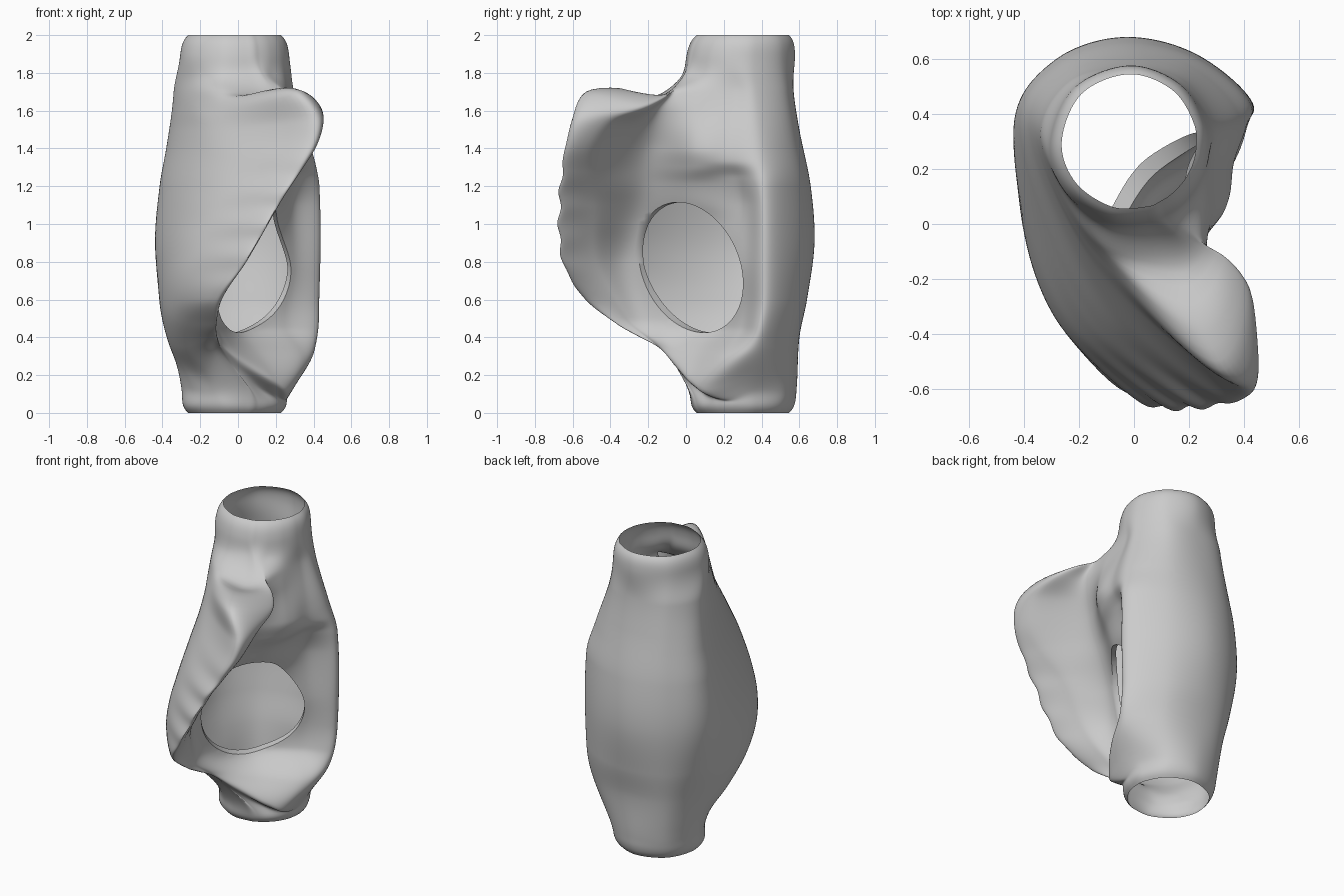
import bpy, bmesh, math
from mathutils import Vector
from mathutils.bvhtree import BVHTree

if "Cube" in bpy.data.objects:
    bpy.data.objects.remove(bpy.data.objects["Cube"])

# Rails that run from bottom to top: (level, values...); x, y and optional true height
LEFT = [(0, -.265), (.05, -.285), (.2, -.31), (.4, -.35), (.6, -.395), (.9, -.435), (1.2, -.415),
        (1.4, -.38), (1.6, -.35), (1.85, -.325), (1.95, -.295), (2, -.265)]
BACK = [(0, .545), (.08, .58), (.4, .60), (.6, .64), (.9, .68), (1.2, .66), (1.5, .60),
        (1.7, .57), (1.95, .56), (2, .54)]
RIDGE = [(0, .22, .36), (.12, .265, .36), (.35, .405, .38), (.6, .43, .42), (1.2, .43, .42),
         (1.4, .38, .40), (1.7, .29, .37), (1.92, .265, .36), (2, .22, .36)]
AIM = [(0, .07, .07), (.2, .02, 0), (.35, -.09, -.15), (.5, -.11, -.36), (.65, -.06, -.54),
       (.82, .04, -.65), (1.1, .20, -.67), (1.35, .29, -.57), (1.5, .27, -.43), (1.6, .21, -.31),
       (1.7, .15, -.17), (1.8, .11, -.03), (2, .07, .07)]
FLAP = [(0, .07, .07, 0), (.1, .02, .0, .15), (.2, -.11, -.10, .32), (.35, -.13, -.24, .40),
        (.47, -.13, -.36, .47), (.6, -.11, -.53, .6), (.8, .03, -.65, .8), (1.1, .20, -.67, 1.1),
        (1.35, .33, -.64, 1.35), (1.5, .39, -.60, 1.55), (1.6, .31, -.53, 1.70),
        (1.65, .23, -.36, 1.72), (1.7, .15, -.16, 1.67), (1.8, .10, -.01, 1.8), (2, .05, .06, 2)]
CREST = [(0, .11, .09, 0), (.1, .07, .03, .12), (.2, -.04, -.08, .28), (.35, -.10, -.18, .38),
         (.5, -.12, -.32, .5), (.8, -.01, -.48, .8), (1.1, .15, -.49, 1.1), (1.3, .30, -.53, 1.28),
         (1.4, .39, -.52, 1.40), (1.5, .435, -.42, 1.54), (1.6, .425, -.25, 1.62),
         (1.66, .34, -.14, 1.67), (1.72, .22, -.07, 1.71), (1.82, .14, .0, 1.82), (2, .10, .08, 2)]
FOLD = [(0, .145, .12, 0), (.1, .12, .08, .11), (.2, .04, -.05, .24), (.35, -.05, -.11, .36),
        (.5, -.12, -.18, .5), (.8, -.10, -.27, .8), (1, -.03, -.25, 1), (1.2, .08, -.22, 1.2),
        (1.4, .18, -.20, 1.4), (1.6, .27, -.14, 1.6), (1.7, .25, -.05, 1.7),
        (1.8, .18, .04, 1.8), (2, .145, .12, 2)]
POCKET = [(0, .19, .18, 0), (.1, .20, .13, .08), (.2, .19, .02, .17), (.32, .11, .05, .31),
          (.45, .02, .13, .45), (.8, .08, .07, .8), (1, .14, .05, 1), (1.1, .19, .04, 1.1),
          (1.22, .24, .04, 1.22), (1.3, .30, .05, 1.3), (1.4, .33, .05, 1.4),
          (1.6, .29, .07, 1.6), (1.8, .24, .13, 1.8), (2, .19, .18, 2)]
SIDE = [(0, .225, .26, 0), (.1, .25, .22, .06), (.2, .28, .12, .125), (.32, .34, .20, .29),
        (.45, .25, .29, .45), (.8, .29, .30, .8), (1.1, .29, .29, 1.1), (1.25, .32, .25, 1.25),
        (1.33, .36, .22, 1.33), (1.45, .35, .22, 1.45), (1.7, .28, .25, 1.7),
        (1.9, .265, .26, 1.9), (2, .225, .26, 2)]
# Column directions on the round tube ends
ANGLES = (15, 50, 90, 135, 180, 217, 255, 285, 298, 312, 330, 350)


def rail(keys, t):
    """Smooth interpolation of a rail at level t."""
    i = max(k for k in range(len(keys) - 1) if keys[k][0] <= t + 1e-9)
    a, b = keys[i], keys[i + 1]
    p, n = keys[max(i - 1, 0)], keys[min(i + 2, len(keys) - 1)]
    h = b[0] - a[0]
    u = (t - a[0]) / h
    out = []
    for c in range(1, len(a)):
        m0 = (b[c] - p[c]) / (b[0] - p[0]) * h
        m1 = (n[c] - a[c]) / (n[0] - a[0]) * h
        out.append((2*u**3 - 3*u*u + 1) * a[c] + (u**3 - 2*u*u + u) * m0
                   + (3*u*u - 2*u**3) * b[c] + (u**3 - u*u) * m1)
    return out


def point(keys, t):
    v = rail(keys, t)
    return Vector(v if len(v) == 3 else (*v, t))


def bulged(a, b, f, amount):
    """Point on the chord a-b pushed outwards (sections run anticlockwise)."""
    d = b - a
    return a.lerp(b, f) + Vector((d.y, -d.x, 0)).normalized() * amount


def section(t):
    s = math.sin(math.pi * t / 2)
    r, aim, f = point(RIDGE, t), point(AIM, t), point(FLAP, t)
    b = Vector((-.015 - .02 * s, rail(BACK, t)[0], t))
    l = Vector((rail(LEFT, t)[0], .3 + .08 * s, t))
    if .6 < t < 1.5:                       # lightly scalloped flap edge
        f.y += .009 * math.sin(t * 36) * math.sin((t - .6) / .9 * math.pi)
    pts = [r, bulged(r, b, .5, .07), b, bulged(b, l, .5, .085), l,
           bulged(l, aim, .33, .085 + .05 * s), bulged(l, aim, .68, .10 + .055 * s), f,
           point(CREST, t), point(FOLD, t), point(POCKET, t), point(SIDE, t)]
    # round tube necks at both ends
    w = min(1, max(0, (t - 1.70) / .2, (.13 - t) / .11))
    w = w * w * (3 - 2 * w)
    d = min(t, 2 - t)
    rad = .245 + .038 * (1 - math.exp(-d / .035)) + .06 * d
    for k, a in enumerate(ANGLES):
        c = math.radians(a)
        ring = Vector((-.018 + rad * math.cos(c), .30 - .1 * d * (t > 1) + rad * math.sin(c), t))
        pts[k] = pts[k].lerp(ring, w)
    return pts


STEPS, LEVELS = 12, 150


def closed_spline(pts):
    out, n = [], len(pts)
    for i in range(n):
        p0, p1, p2, p3 = (pts[(i + k) % n] for k in (-1, 0, 1, 2))
        for s in range(STEPS):
            u = s / STEPS
            out.append(.5 * (2 * p1 + (p2 - p0) * u + (2*p0 - 5*p1 + 4*p2 - p3) * u*u
                             + (3*p1 - p0 - 3*p2 + p3) * u**3))
    return out


# Lofted open tube with flap and pocket
bm = bmesh.new()
rings = [[bm.verts.new(p) for p in closed_spline(section(2 * k / LEVELS))]
         for k in range(LEVELS + 1)]
n = len(rings[0])
pocket_faces = []
for lo, hi in zip(rings, rings[1:]):
    for i in range(n):
        j = (i + 1) % n
        face = bm.faces.new((lo[i], lo[j], hi[j], hi[i]))
        if i >= 8 * STEPS:
            pocket_faces.append(face)
bmesh.ops.recalc_face_normals(bm, faces=bm.faces[:])
surface = BVHTree.FromBMesh(bm)


# Oval opening in the pocket wall
def oval(co):
    return (co.y - .025 + .2 * (co.z - .77)) / .268, (co.z - .77) / .345


inside = [f for f in pocket_faces if math.hypot(*oval(f.calc_center_median())) < 1]
bmesh.ops.delete(bm, geom=inside, context='FACES')
rim = [e for e in bm.edges if e.is_boundary
       and all(.2 < v.co.z < 1.5 for v in e.verts)]
for v in {v for e in rim for v in e.verts}:
    a, b = oval(v.co)
    d = math.hypot(a, b)
    v.co.z = .77 + b / d * .345
    v.co.y = .025 - .2 * (v.co.z - .77) + a / d * .268
    hit = surface.ray_cast(Vector((1, v.co.y, v.co.z)), Vector((-1, 0, 0)))[0]
    if hit:
        v.co.x = hit.x

# Inward lip around the opening, deepest at the bottom
ext = bmesh.ops.extrude_edge_only(bm, edges=rim)
for v in ext['geom']:
    if isinstance(v, bmesh.types.BMVert):
        v.co += Vector((-.03, .04, 0)) * (.6 + max(0, .77 - v.co.z) * 2)
bmesh.ops.recalc_face_normals(bm, faces=bm.faces[:])

mesh = bpy.data.meshes.new("wrapped_tube_shell")
bm.to_mesh(mesh)
bm.free()
shell = bpy.data.objects.new("wrapped_tube_shell", mesh)
bpy.context.collection.objects.link(shell)
bpy.context.view_layer.objects.active = shell
shell.select_set(True)
bpy.ops.object.shade_smooth_by_angle(angle=math.radians(50))
